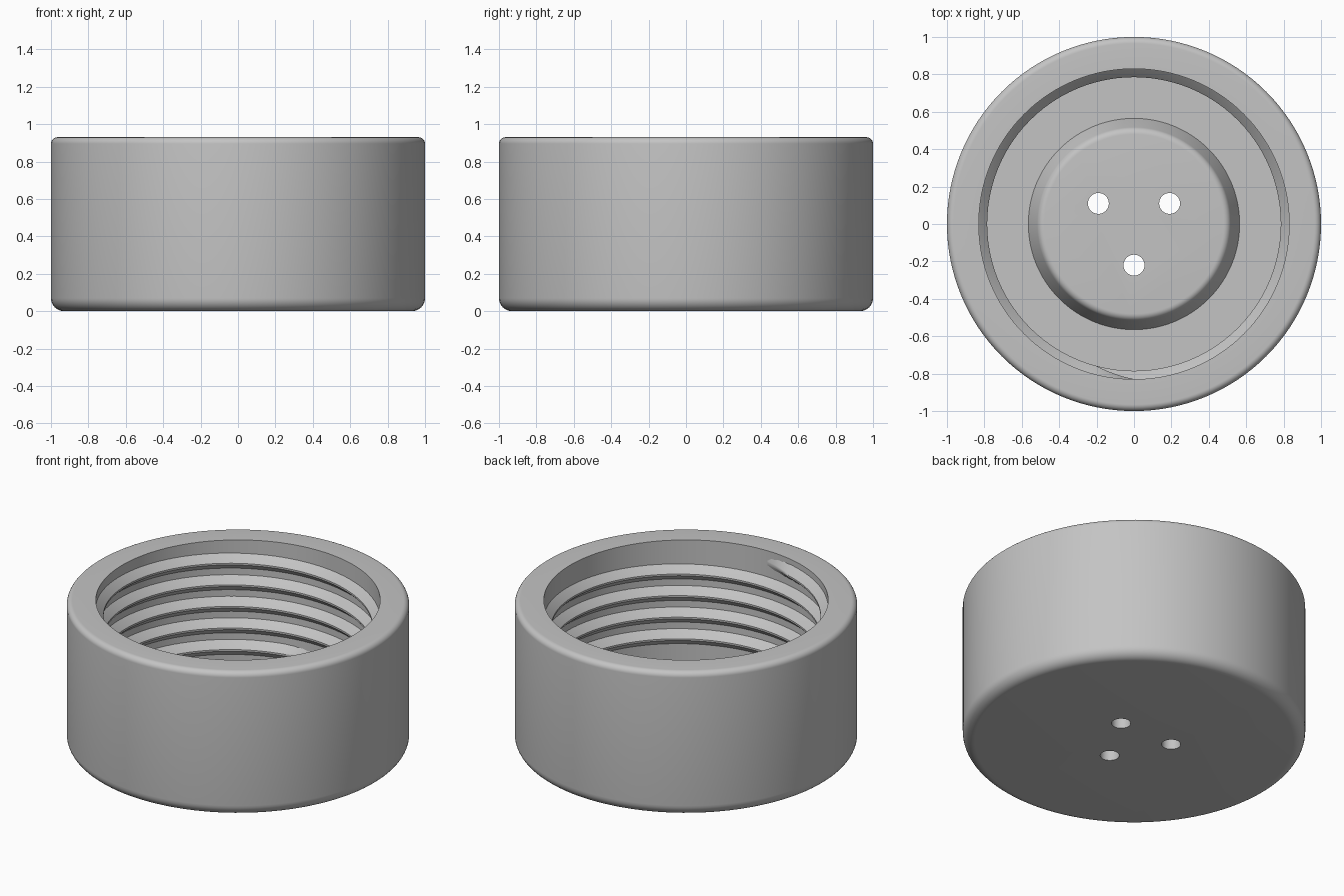
import bpy, bmesh
from math import sin, cos, pi, radians

cube = bpy.data.objects.get("Cube")
if cube:
    bpy.data.objects.remove(cube, do_unlink=True)

grey = bpy.data.materials.new("plain grey")
grey.use_nodes = True
COLOUR = (0.55, 0.55, 0.55, 1)
grey.diffuse_color = COLOUR
grey.node_tree.nodes["Principled BSDF"].inputs["Base Color"].default_value = COLOUR

SEGMENTS = 128
HEIGHT, FLOOR, BOSS_TOP = 0.93, 0.13, 0.27
BORE = 0.83


def finish(name, bm):
    """Turn a bmesh into a linked, grey, active object."""
    bmesh.ops.recalc_face_normals(bm, faces=bm.faces)
    mesh = bpy.data.meshes.new(name)
    bm.to_mesh(mesh)
    bm.free()
    mesh.materials.append(grey)
    obj = bpy.data.objects.new(name, mesh)
    bpy.context.collection.objects.link(obj)
    return obj


def activate(obj):
    bpy.ops.object.select_all(action='DESELECT')
    obj.select_set(True)
    bpy.context.view_layer.objects.active = obj


def sweep(rings, bm, closed_path, closed_section):
    """Join neighbouring rings of vertices with quads and cap the open ends."""
    n, m = len(rings), len(rings[0])
    for i in range(n if closed_path else n - 1):
        a, b = rings[i], rings[(i + 1) % n]
        for j in range(m if closed_section else m - 1):
            k = (j + 1) % m
            bm.faces.new((a[j], a[k], b[k], b[j]))
    if closed_section:
        bm.faces.new(rings[0])
        bm.faces.new(rings[-1])
    else:
        bm.faces.new([r[0] for r in rings])
        bm.faces.new([r[-1] for r in rings])


def fillet(cx, cz, radius, start, end, steps=8):
    """Points (r, z) along an arc, angles in degrees."""
    angles = [radians(start + (end - start) * i / steps) for i in range(steps + 1)]
    return [(cx + radius * cos(a), cz + radius * sin(a)) for a in angles]


# Cap body: underside, rounded wall, bore, floor and raised central boss
profile = (fillet(0.93, 0.07, 0.07, -90, 0)
           + fillet(0.965, HEIGHT - 0.035, 0.035, 0, 90)
           + [(BORE, HEIGHT), (BORE, FLOOR), (0.565, FLOOR)]
           + fillet(0.48, BOSS_TOP - 0.04, 0.04, 20, 90, 6))
bm = bmesh.new()
rings = []
for i in range(SEGMENTS):
    a = 2 * pi * i / SEGMENTS
    rings.append([bm.verts.new((r * cos(a), r * sin(a), z)) for r, z in profile])
sweep(rings, bm, True, False)
cap = finish("cap_body", bm)

# Three drain holes through the boss
for angle in (30, 150, 270):
    a = radians(angle)
    bpy.ops.mesh.primitive_cylinder_add(vertices=32, radius=0.056, depth=1,
                                        location=(0.22 * cos(a), 0.22 * sin(a), 0.2))
    cutter = bpy.context.object
    cutter.name = "hole_cutter"
    cutter.hide_render = True
    cutter.data.materials.append(grey)
    activate(cap)
    cut = cap.modifiers.new("hole", 'BOOLEAN')
    cut.operation = 'DIFFERENCE'
    cut.solver = 'EXACT'
    cut.object = cutter
    bpy.ops.object.modifier_apply(modifier=cut.name)
    bpy.data.objects.remove(cutter, do_unlink=True)

# Internal screw thread, tapering into the bore at both ends
PITCH, TURNS, STEPS, TAPER = 0.139, 4.5, 96, 4
section = [(-0.01, 0.01), (0.04, -0.038), (0.045, -0.044),
           (0.045, -0.055), (0.04, -0.061), (-0.01, -0.105)]
bm = bmesh.new()
rings = []
total = int(TURNS * STEPS)
for i in range(total + 1):
    a = -pi / 2 - 2 * pi * i / STEPS
    z = 0.9 - PITCH * i / STEPS
    grow = max(0.02, min(1, i / TAPER, (total - i) / TAPER))
    ring = []
    for depth, dz in section:
        r = BORE - (depth * grow if depth > 0 else depth)
        ring.append(bm.verts.new((r * cos(a), r * sin(a), z + dz)))
    rings.append(ring)
sweep(rings, bm, False, True)
thread = finish("screw_thread", bm)

for part in (cap, thread):
    activate(part)
    bpy.ops.object.shade_smooth_by_angle(angle=radians(30))
